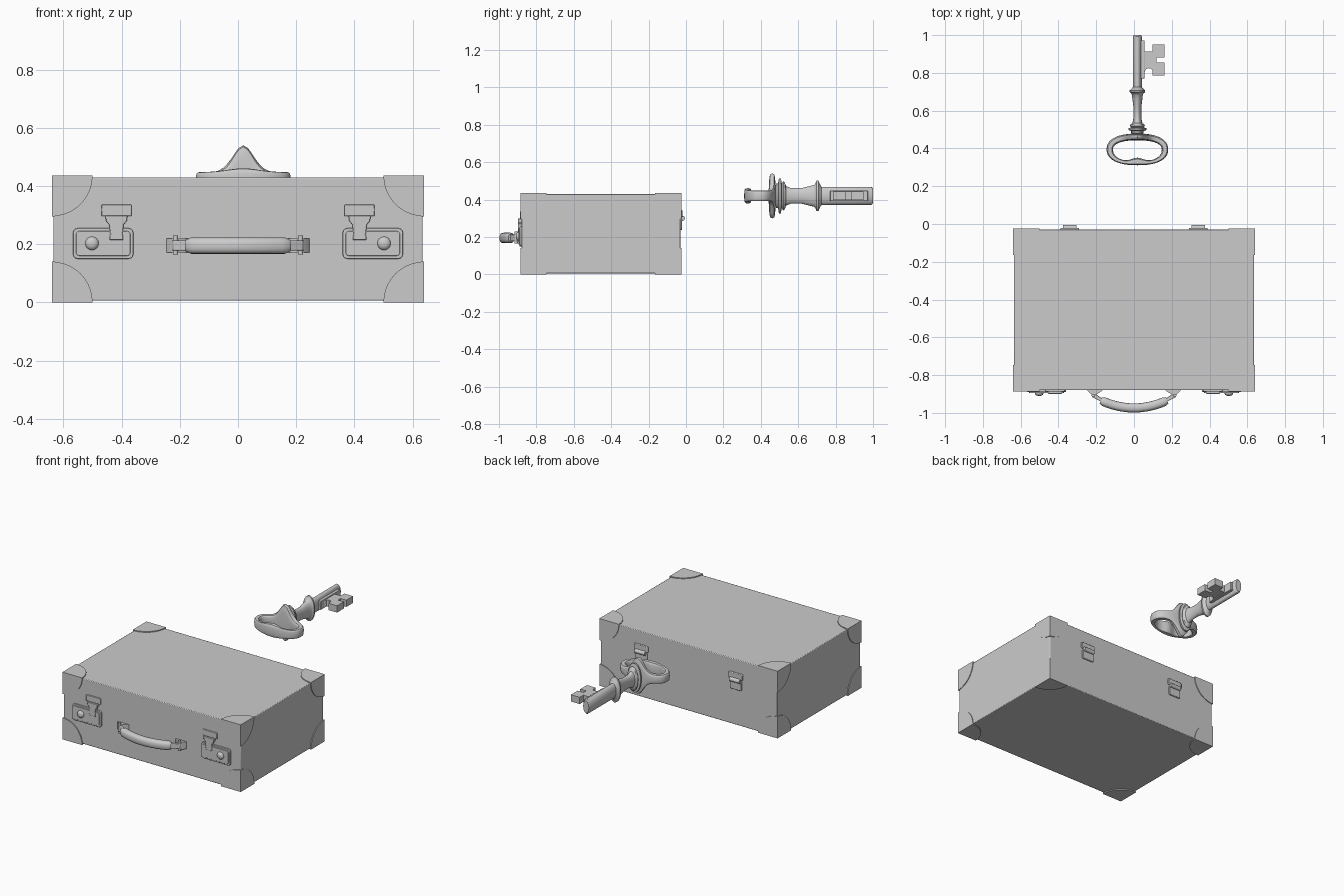
import bpy, bmesh, math
from math import sin, cos, pi, exp
from mathutils import Vector

if "Cube" in bpy.data.objects:
    bpy.data.objects.remove(bpy.data.objects["Cube"])

PLANES = {'xy': lambda u, v, d: (u, v, d), 'xz': lambda u, v, d: (u, d, v),
          'yz': lambda u, v, d: (d, u, v)}


def finish(name, bm, mirror=False, bevel=0):
    bmesh.ops.recalc_face_normals(bm, faces=bm.faces)
    me = bpy.data.meshes.new(name)
    bm.to_mesh(me)
    bm.free()
    ob = bpy.data.objects.new(name, me)
    bpy.context.collection.objects.link(ob)
    if bevel:
        m = ob.modifiers.new('bevel', 'BEVEL')
        m.width, m.segments, m.limit_method = bevel, 2, 'ANGLE'
    if mirror:
        ob.modifiers.new('mirror', 'MIRROR')
    return ob


def loft_into(bm, rings, closed=False):
    rows = [[bm.verts.new(p) for p in r] for r in rings]
    n = len(rows[0])
    pairs = list(zip(rows, rows[1:])) + ([(rows[-1], rows[0])] if closed else [])
    for a, b in pairs:
        for i in range(n):
            j = (i + 1) % n
            bm.faces.new((a[i], a[j], b[j], b[i]))
    if not closed:
        bm.faces.new(rows[0])
        bm.faces.new(rows[-1])


def loft(name, rings, closed=False, **kw):
    bm = bmesh.new()
    loft_into(bm, rings, closed)
    return finish(name, bm, **kw)


def prism(name, pts, d0, d1, plane, **kw):
    f = PLANES[plane]
    return loft(name, [[f(u, v, d) for u, v in pts] for d in (d0, d1)], **kw)


def rect(u0, u1, v0, v1, r=0, n=5):
    if not r:
        return [(u0, v0), (u1, v0), (u1, v1), (u0, v1)]
    out = []
    for k, (u, v) in enumerate([(u1 - r, v1 - r), (u0 + r, v1 - r), (u0 + r, v0 + r), (u1 - r, v0 + r)]):
        out += [(u + r * cos(pi / 2 * (k + i / n)), v + r * sin(pi / 2 * (k + i / n))) for i in range(n + 1)]
    return out


def circle(u, v, r, n=24):
    return [(u + r * cos(2 * pi * i / n), v + r * sin(2 * pi * i / n)) for i in range(n)]


def sgnpow(x, p):
    return math.copysign(abs(x) ** p, x)


# case body
prism('case_body', rect(-.635, .635, -.88, -.03), .006, .43, 'xy', bevel=.004)

# corner guards: three quarter discs meeting at each corner
bm = bmesh.new()
lo, hi, R, T = Vector((-.64, -.886, 0)), Vector((.64, -.025, .436)), .14, .011
for c in range(8):
    s = [1 if c >> k & 1 else -1 for k in range(3)]
    corner = [hi[k] if s[k] > 0 else lo[k] for k in range(3)]
    for k in range(3):
        a, b = (k + 1) % 3, (k + 2) % 3
        rings = []
        for depth in (0, T):
            ring = []
            for u, v in [(0, 0)] + [(R * cos(pi / 2 * i / 10), R * sin(pi / 2 * i / 10)) for i in range(11)]:
                p = list(corner)
                p[k] -= s[k] * depth
                p[a] -= s[a] * u
                p[b] -= s[b] * v
                ring.append(p)
            rings.append(ring)
        loft_into(bm, rings)
finish('corner_guards', bm)

# locks: plate, raised face, button, hasp
prism('lock_plate', rect(-.567, -.36, .15, .255, .016), -.875, -.89, 'xz', mirror=True, bevel=.002)
prism('lock_face', rect(-.557, -.37, .16, .245, .012), -.888, -.895, 'xz', mirror=True, bevel=.002)
loft('lock_button', [[(u, y, v) for u, v in circle(-.502, .203, r)] for r, y in
     [(.023, -.89), (.023, -.899), (.019, -.905), (.011, -.909), (.003, -.91)]], mirror=True)
prism('hasp_top', rect(-.47, -.366, .297, .336), -.875, -.888, 'xz', mirror=True, bevel=.003)
hasp = [(.038, .298), (.036, .28), (.025, .268), (.021, .235), (.024, .215)]
prism('hasp_tongue', [(-.418 + u, v) for u, v in hasp] + [(-.418 - u, v) for u, v in hasp[::-1]],
      -.875, -.899, 'xz', mirror=True, bevel=.003)

# carrying handle: bowed grip with rounded ends
rings = []
for i in range(25):
    t = -1 + i / 12
    y = -.974 + .04 * t * t
    tan = Vector((.175, .08 * t, 0)).normalized()
    nor = Vector((-tan.y, tan.x, 0))
    k = .75 if abs(t) == 1 else 1
    rings.append([Vector((.175 * t, y, .195)) + nor * (.024 * k * sgnpow(cos(a), .8))
                  + Vector((0, 0, .028 * k * sgnpow(sin(a), .8)))
                  for a in [2 * pi * j / 20 for j in range(20)]])
loft('handle_grip', rings)
prism('handle_tab', [(-.165, -.945), (-.165, -.925), (-.21, -.897), (-.226, -.903), (-.222, -.916)],
      .178, .213, 'xy', mirror=True, bevel=.003)
prism('handle_pin', circle(-.215, -.908, .009, 16), .164, .23, 'xy', mirror=True)
prism('handle_base', [(-.248, -.875), (-.245, -.884), (-.222, -.905), (-.205, -.905), (-.17, -.884), (-.165, -.875)],
      .172, .22, 'xy', mirror=True)

# hinges on the back
prism('hinge_upper', rect(-.39, -.29, .305, .345, .006), -.035, -.02, 'xz', mirror=True, bevel=.003)
prism('hinge_lower', rect(-.382, -.298, .237, .297, .006), -.035, -.021, 'xz', mirror=True, bevel=.003)
prism('hinge_barrel', circle(-.02, .3, .014, 16), -.376, -.304, 'yz', mirror=True)

# key shaft: turned profile (y, half width), stretched in z
KX, KZ, ZS = .018, .42, 2.0
profile = [(.455, .016), (.475, .02), (.482, .033), (.492, .033), (.497, .047), (.507, .047), (.512, .034),
           (.52, .039), (.528, .036), (.535, .026), (.56, .021), (.62, .021), (.66, .026), (.685, .029),
           (.692, .033), (.698, .041), (.708, .041), (.715, .032), (.725, .024), (.992, .024), (1.0, .02)]
loft('key_shaft', [[(KX + u, y, KZ + ZS * v) for u, v in circle(0, 0, r, 32)] for y, r in profile])

# key bow: oval ring whose shaft side swells into a tall bell-shaped fin
rings = []
N = 80
for i in range(N):
    a = 2 * pi * i / N
    c, s = sgnpow(cos(a), .86), sgnpow(sin(a), .86)
    ox, oy = .163 * c, .084 * s
    ix = .129 * c
    iy = .048 * s if s > 0 else .066 * s + .022 * exp(-(ix / .045) ** 2) * -s
    h = .028 + (.092 * exp(-(ox / .055) ** 2) if s > 0 else .013 * exp(-(ox / .08) ** 2))
    ring = []
    for j in range(16):
        b = 2 * pi * j / 16
        k = .5 + .5 * sgnpow(cos(b), .5)
        ring.append((KX + ix + (ox - ix) * k, .395 + iy + (oy - iy) * k, KZ + h * sgnpow(sin(b), .6)))
    rings.append(ring)
loft('key_bow', rings, closed=True)

# key bit: root strip and notched teeth
prism('key_root', rect(.03, .056, .77, .972), KZ - .028, KZ + .028, 'xy', bevel=.003)
bit = [(.045, .913), (.098, .913), (.098, .95), (.161, .95), (.161, .881), (.119, .881), (.119, .855),
       (.161, .855), (.161, .786), (.098, .786), (.098, .812), (.09, .822), (.075, .825), (.062, .818),
       (.055, .8), (.045, .79)]
prism('key_bit', bit, KZ - .022, KZ + .022, 'xy')

# shading
bpy.ops.object.select_all(action='SELECT')
bpy.context.view_layer.objects.active = bpy.context.selected_objects[0]
bpy.ops.object.shade_smooth_by_angle(angle=math.radians(35))
